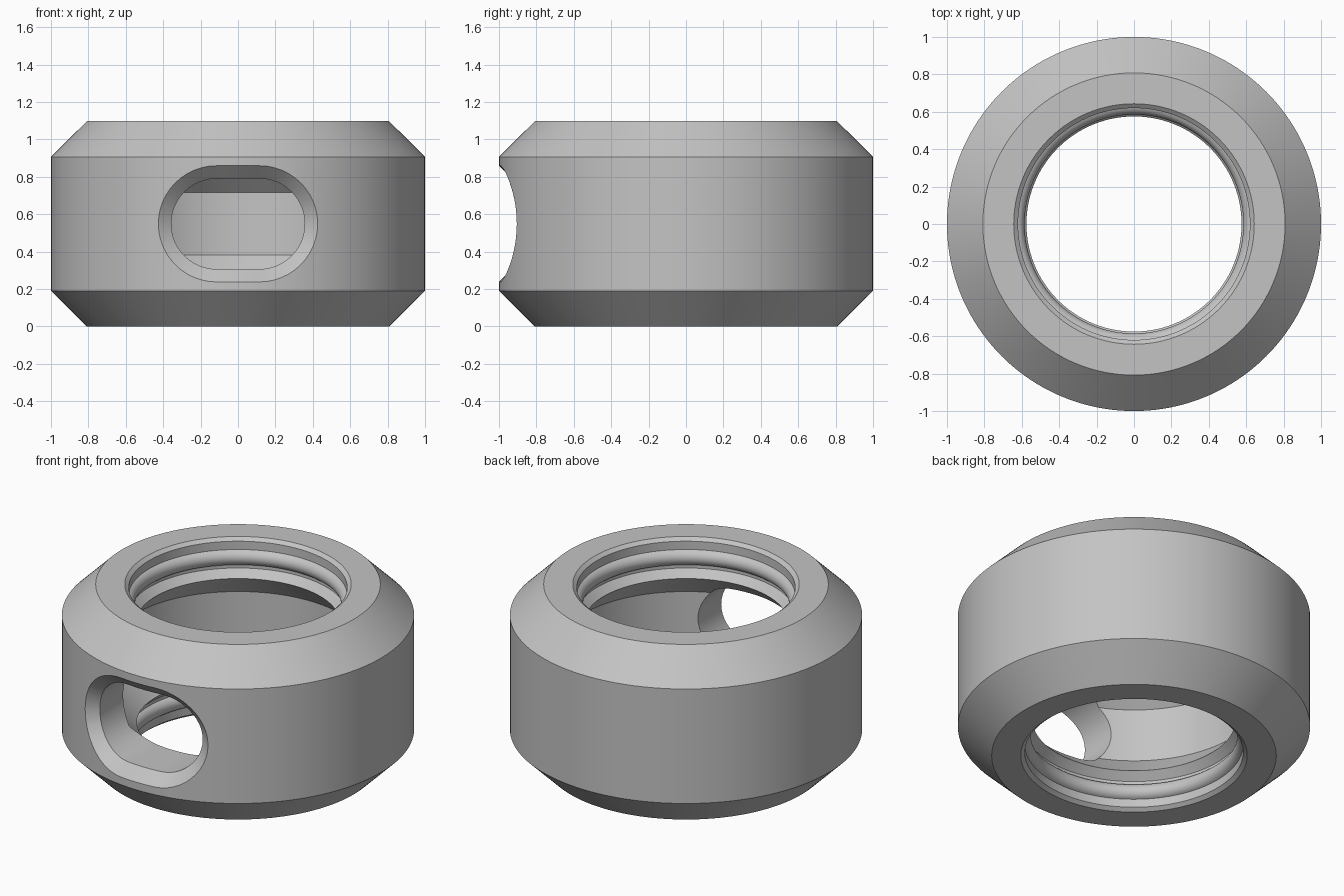
import bpy, bmesh, math

if "Cube" in bpy.data.objects:
    bpy.data.objects.remove(bpy.data.objects["Cube"])

H = 1.097          # overall height
SEG = 160          # steps around the axis

grey = bpy.data.materials.new("plain grey")
grey.diffuse_color = (0.55, 0.55, 0.55, 1)
grey.use_nodes = True
grey.node_tree.nodes["Principled BSDF"].inputs["Base Color"].default_value = grey.diffuse_color


def make_object(name, bm):
    bmesh.ops.recalc_face_normals(bm, faces=bm.faces)
    mesh = bpy.data.meshes.new(name)
    bm.to_mesh(mesh)
    bm.free()
    mesh.materials.append(grey)
    ob = bpy.data.objects.new(name, mesh)
    bpy.context.collection.objects.link(ob)
    return ob


def bridge(bm, a, b):
    n = len(a)
    for i in range(n):
        j = (i + 1) % n
        bm.faces.new((a[i], a[j], b[j], b[i]))


# Upper half of the cross-section, from the outside over the rim to the cavity
upper = [(1.0, 0.907), (0.808, H), (0.643, H), (0.62, 1.078), (0.62, 1.026)]
# rounded sealing bead inside the bore
for k in range(1, 14):
    a = math.radians(72 - 144 * k / 14)
    upper.append((0.635 - 0.05 * math.cos(a), 0.978 + 0.05 * math.sin(a)))
# lip and sloping shoulder of the cavity
upper += [(0.62, 0.93), (0.62, 0.91), (0.575, 0.865), (0.722, 0.715)]
profile = upper + [(r, H - z) for r, z in reversed(upper)]

# Ring body, revolved around the vertical axis
bm = bmesh.new()
rings = []
for r, z in profile:
    rings.append([bm.verts.new((r * math.cos(2 * math.pi * i / SEG),
                                r * math.sin(2 * math.pi * i / SEG), z))
                  for i in range(SEG)])
for k in range(len(rings)):
    bridge(bm, rings[k], rings[(k + 1) % len(rings)])
body = make_object("ring_body", bm)


# Rounded slot outline in the xz plane
def slot_outline(radius, half_flat=0.115, arc=24, flat=6):
    pts = []
    for side in (1, -1):
        for i in range(arc + 1):
            a = -math.pi / 2 + math.pi * i / arc
            pts.append((side * (half_flat + radius * math.cos(a)),
                        side * radius * math.sin(a)))
        for i in range(1, flat):
            pts.append((side * half_flat * (1 - 2 * i / flat), side * radius))
    return pts


# Window cutter: bevelled mouth that follows the curved wall, then a straight slot
bm = bmesh.new()
loops = []
for radius, depth in ((0.34, None), (0.34, 1.03), (0.242, 0.93), (0.242, -0.5)):
    loop = []
    for x, z in slot_outline(radius):
        if depth is None:
            y = -1.3
        elif depth < 0:
            y = depth
        else:
            y = -math.sqrt(depth ** 2 - x ** 2)
        loop.append(bm.verts.new((x, y, z + H / 2)))
    loops.append(loop)
for a, b in zip(loops, loops[1:]):
    bridge(bm, a, b)
bm.faces.new(loops[0])
bm.faces.new(loops[-1])
cutter = make_object("window_cutter", bm)
cutter.hide_render = True
cutter.hide_set(True)

# Cut the window through the front wall
cut = body.modifiers.new("window", 'BOOLEAN')
cut.operation = 'DIFFERENCE'
cut.solver = 'EXACT'
cut.object = cutter
bpy.context.view_layer.objects.active = body
body.select_set(True)
bpy.ops.object.modifier_apply(modifier="window")
bpy.data.objects.remove(cutter)

bpy.ops.object.shade_smooth_by_angle(angle=math.radians(25))
